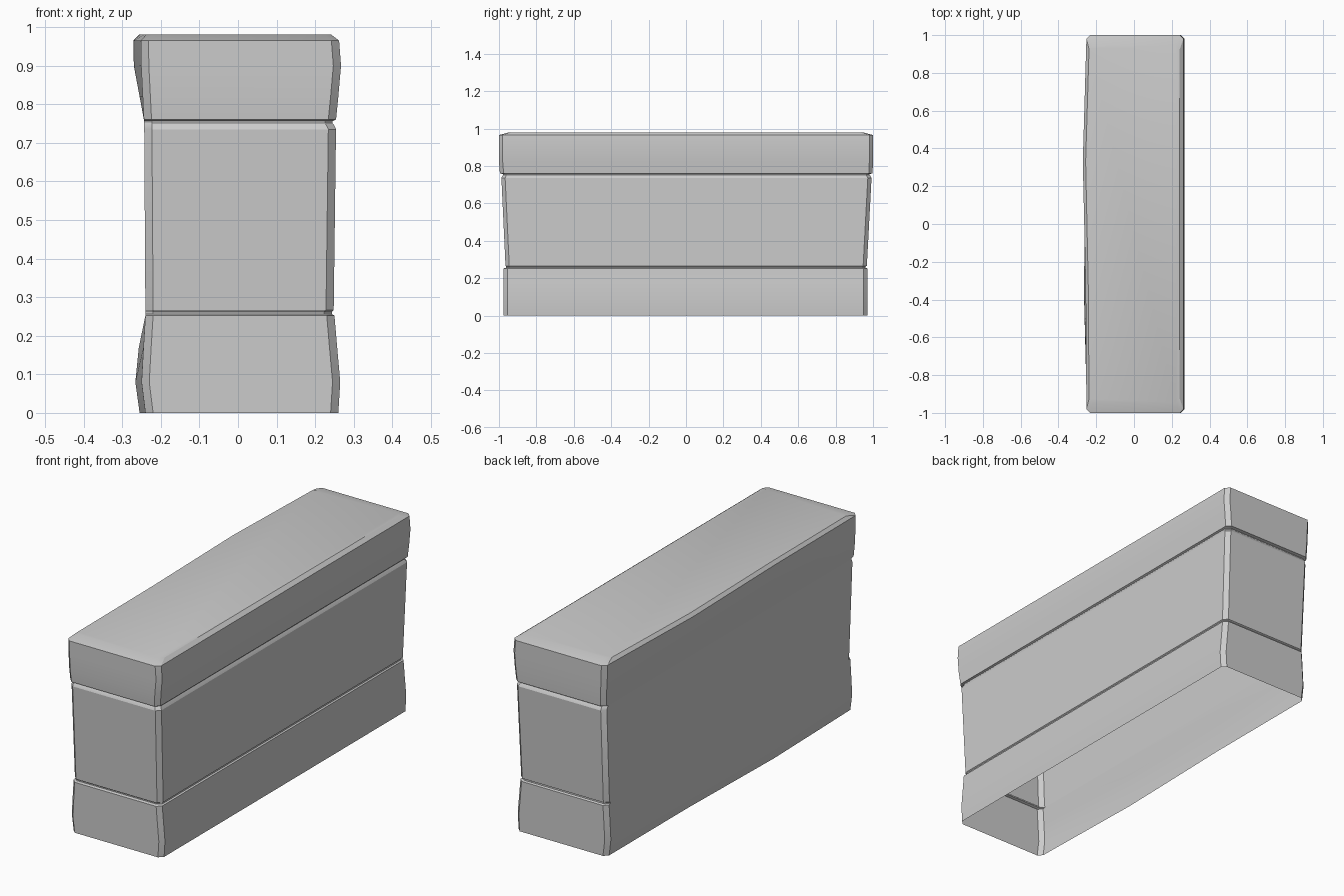
import bpy
import bmesh

cube = bpy.data.objects.get("Cube")
if cube:
    bpy.data.objects.remove(cube, do_unlink=True)

stone = bpy.data.materials.new("grey_stone")
stone.use_nodes = True
colour = (0.6, 0.6, 0.6, 1)
stone.diffuse_color = colour
stone.node_tree.nodes["Principled BSDF"].inputs["Base Color"].default_value = colour

CHAMFER = 0.02
THIRD = 0.33

# Each level: height, front y, back y, right x, left x, rear bulge, forward bulge
levels = [
    # lower course
    (0, -.975, .97, -.24, .26, 0, .015),
    (.08, -.975, .97, -.25, .265, 0, .016),
    (.17, -.975, .97, -.245, .257, 0, .012),
    (.252, -.975, .97, -.24, .25, 0, 0),
    # lower joint
    (.256, -.962, .96, -.24, .243, 0, 0),
    (.262, -.962, .96, -.24, .243, 0, 0),
    # middle course
    (.266, -.965, .967, -.24, .248, 0, 0),
    (.735, -.987, .992, -.243, .254, 0, 0),
    (.747, -.982, .986, -.243, .248, 0, 0),
    # upper joint
    (.751, -.978, .982, -.243, .245, 0, 0),
    (.756, -.978, .982, -.243, .245, 0, 0),
    # top course
    (.76, -.995, .997, -.244, .254, 0, 0),
    (.82, -1, 1, -.247, .26, .008, 0),
    (.9, -1, 1, -.251, .267, .019, .004),
    (.965, -1, 1, -.252, .262, .019, .004),
    # bevelled cap
    (.98, -.945, .945, -.238, .242, .018, .004),
]


def outline(z, front, back, right, left, rear_bulge, fore_bulge):
    """Chamfered rectangle whose long sides carry two extra points each."""
    c = CHAMFER
    return [
        (right + c, front, z), (left - c, front, z),
        (left, front + c, z), (left, -THIRD, z), (left, THIRD, z), (left, back - c, z),
        (left - c, back, z), (right + c, back, z),
        (right, back - c, z), (right - rear_bulge, THIRD, z),
        (right - fore_bulge, -THIRD, z), (right, front + c, z),
    ]


# Loft the wall shell upward, capped on top and open underneath
bm = bmesh.new()
rings = [[bm.verts.new(p) for p in outline(*level)] for level in levels]
for low, high in zip(rings, rings[1:]):
    for i in range(len(low)):
        j = (i + 1) % len(low)
        bm.faces.new((low[i], low[j], high[j], high[i]))
bm.faces.new(rings[-1])
bm.normal_update()

mesh = bpy.data.meshes.new("wall_block")
bm.to_mesh(mesh)
bm.free()
mesh.materials.append(stone)
wall = bpy.data.objects.new("wall_block", mesh)
bpy.context.collection.objects.link(wall)

# Smooth the gentle bulges, keep chamfers and joints crisp
bpy.ops.object.select_all(action="DESELECT")
wall.select_set(True)
bpy.context.view_layer.objects.active = wall
bpy.ops.object.shade_smooth_by_angle(angle=0.44)
